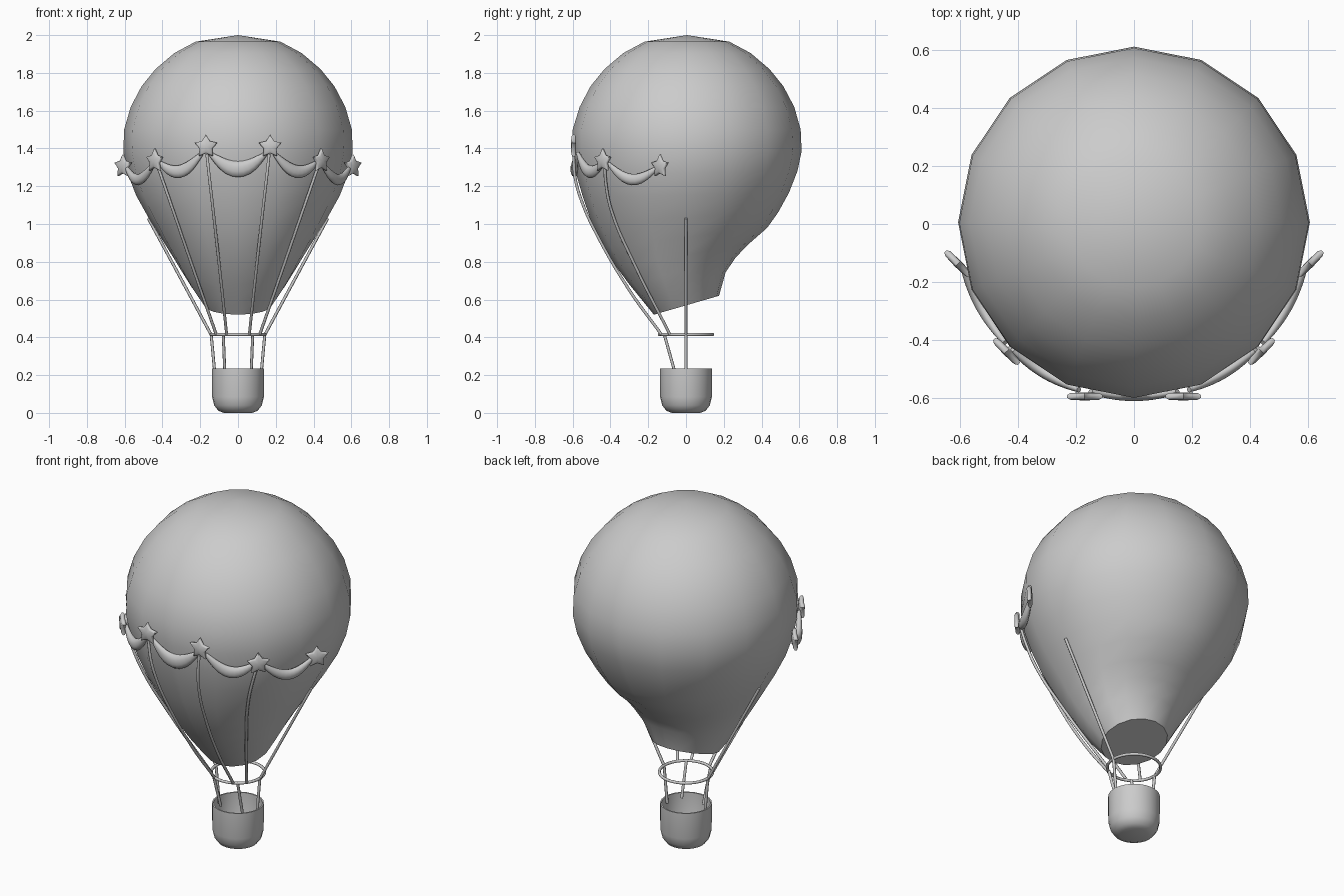
import bpy, bmesh
from math import sin, cos, pi, atan2, radians
from mathutils import Vector, Matrix

if "Cube" in bpy.data.objects:
    bpy.data.objects.remove(bpy.data.objects["Cube"])


def make(name, bm, angle=50):
    bmesh.ops.recalc_face_normals(bm, faces=bm.faces)
    me = bpy.data.meshes.new(name)
    bm.to_mesh(me)
    bm.free()
    ob = bpy.data.objects.new(name, me)
    bpy.context.collection.objects.link(ob)
    bpy.ops.object.select_all(action='DESELECT')
    ob.select_set(True)
    bpy.context.view_layer.objects.active = ob
    bpy.ops.object.shade_smooth_by_angle(angle=radians(angle))
    return ob


def skin(bm, rings):
    """Bridge consecutive closed rings of points; returns vertex rings."""
    vr = [[bm.verts.new(p) for p in r] for r in rings]
    for a, b in zip(vr, vr[1:]):
        n = len(a)
        for i in range(n):
            bm.faces.new((a[i], a[(i + 1) % n], b[(i + 1) % n], b[i]))
    return vr


def tube(name, pts, radius):
    cu = bpy.data.curves.new(name, 'CURVE')
    cu.dimensions = '3D'
    cu.bevel_depth = radius
    cu.bevel_resolution = 2
    cu.resolution_u = 5
    cu.use_fill_caps = True
    sp = cu.splines.new('BEZIER')
    sp.bezier_points.add(len(pts) - 1)
    for bp, p in zip(sp.bezier_points, pts):
        bp.co = p
        bp.handle_left_type = bp.handle_right_type = 'AUTO'
    ob = bpy.data.objects.new(name, cu)
    bpy.context.collection.objects.link(ob)
    return ob


# Envelope: 16-sided tilted rings (front y, front z, back y, back z, half width)
rows = [(-.17, .52, .175, .62, .18), (-.235, .60, .21, .745, .25),
        (-.30, .68, .265, .825, .30), (-.37, .775, .333, .895, .35),
        (-.435, .88, .43, .98, .41), (-.50, 1.01, .487, 1.06, .475),
        (-.545, 1.14, .545, 1.165, .54), (-.58, 1.26, .59, 1.28, .585),
        (-.60, 1.38, .612, 1.385, .607), (-.60, 1.50, .607, 1.50, .603)]
for z, r in ((1.62, .568), (1.73, .51), (1.82, .437), (1.905, .337), (1.965, .225)):
    rows.append((.005 - r, z, .005 + r, z, r))
rings = []
for yf, zf, yb, zb, w in rows:
    ring = []
    for i in range(16):
        a = 2 * pi * i / 16
        t = (1 + sin(a)) / 2
        ring.append((w * cos(a), yf + (yb - yf) * t, zf + (zb - zf) * t))
    rings.append(ring)
bm = bmesh.new()
vr = skin(bm, rings)
bm.faces.new(vr[0])
pole = bm.verts.new((0, .005, 2))
for i in range(16):
    bm.faces.new((vr[-1][i], vr[-1][(i + 1) % 16], pole))
make("envelope", bm)

# Basket: open cup with rounded bottom
prof = [(.075, 0), (.105, .012), (.126, .04), (.137, .085), (.138, .235),
        (.130, .235), (.129, .09), (.115, .045), (.075, .012)]
bm = bmesh.new()
vr = skin(bm, [[(r * cos(2 * pi * i / 24), r * sin(2 * pi * i / 24), z)
                for i in range(24)] for r, z in prof])
bm.faces.new(vr[0])
bm.faces.new(vr[-1])
make("basket", bm)

# Rope ring
bpy.ops.mesh.primitive_torus_add(major_radius=.142, minor_radius=.008, major_segments=32,
                                 minor_segments=8, location=(0, 0, .415))
bpy.context.object.name = "rope_ring"
bpy.ops.object.shade_smooth()

# Ropes, mirrored left and right
ropes = {
    "front_rope": [(.165, -.595, 1.37), (.152, -.588, 1.25), (.137, -.552, 1.12),
                   (.118, -.475, .95), (.085, -.30, .65), (.06, -.13, .415)],
    "corner_rope": [(.43, -.43, 1.32), (.395, -.425, 1.22), (.343, -.395, 1.07),
                    (.25, -.28, .80), (.115, -.085, .415)],
    "side_rope": [(.475, 0, 1.03), (.31, 0, .725), (.143, 0, .415)],
    "basket_side_rope": [(.142, 0, .415), (.122, 0, .20)],
    "basket_front_rope": [(.078, -.115, .415), (.07, -.06, .22)],
}
for name, pts in ropes.items():
    for side, s in (("right", 1), ("left", -1)):
        tube(name + "_" + side, [(s * x, y, z) for x, y, z in pts], .008)


# Puffy stars
def star(name, loc, facing, R=.064):
    bm = bmesh.new()
    outline = []
    for i in range(10):
        a = pi / 2 + i * pi / 5
        r = R if i % 2 == 0 else R * .56
        outline.append((r * cos(a), r * sin(a)))
    vr = skin(bm, [[(x * k, y * k, d) for x, y in outline]
                   for k, d in ((.8, -.012), (1, -.005), (1, .005), (.8, .012))])
    for ring, d in ((vr[0], -.014), (vr[-1], .014)):
        c = bm.verts.new((0, 0, d))
        for i in range(10):
            bm.faces.new((ring[i], ring[(i + 1) % 10], c))
    n = Vector((cos(facing), sin(facing), 0))
    up = Vector((0, 0, 1))
    m = Matrix((up.cross(n), up, n)).transposed().to_4x4()
    bmesh.ops.transform(bm, matrix=Matrix.Translation(loc) @ m, verts=bm.verts)
    make(name, bm)


# Swags: tapered flat crescents hugging the envelope
def swag(name, p, q, drop, fat, bulge):
    a0, a1 = atan2(p[1], p[0]), atan2(q[1], q[0])
    r0, r1 = Vector(p[:2]).length, Vector(q[:2]).length
    rings = []
    for k in range(13):
        t = k / 12
        s = sin(pi * t)
        a = a0 + (a1 - a0) * t
        r = r0 + (r1 - r0) * t + bulge * s
        z = p[2] + (q[2] - p[2]) * t - drop * s
        slope = -drop * pi * cos(pi * t) + (q[2] - p[2])
        length = abs(a1 - a0) * r0
        tilt = atan2(slope, length)
        h, d = .010 + fat * s, .009 + .012 * s
        out = Vector((cos(a), sin(a), 0))
        tan = Vector((-sin(a), cos(a), 0))
        nrm = Vector((0, 0, cos(tilt))) - tan * sin(tilt)
        c = out * r + Vector((0, 0, z))
        rings.append([c + nrm * (h * cos(b)) + out * (d * sin(b))
                      for b in (2 * pi * j / 10 for j in range(10))])
    bm = bmesh.new()
    vr = skin(bm, rings)
    bm.faces.new(vr[0])
    bm.faces.new(vr[-1])
    make(name, bm, 60)


stars = [(.17, -.595, 1.41), (.44, -.44, 1.335), (.608, -.137, 1.305)]
for side, s in (("right", 1), ("left", -1)):
    for i, (x, y, z) in enumerate(stars):
        ang = -pi / 2 if i == 0 else -pi / 2 + s * pi / 4
        star("star_%d_%s" % (i + 1, side), Vector((s * x, y, z)), ang)
    # ordered so the angle always increases from p to q
    inner = [(s * .19, -.572, 1.375), (s * .42, -.435, 1.33)]
    outer = [(s * .445, -.41, 1.32), (s * .59, -.15, 1.30)]
    if s < 0:
        inner.reverse()
        outer.reverse()
    swag("swag_inner_" + side, *inner, .075, .024, -.005)
    swag("swag_outer_" + side, *outer, .075, .02, -.008)
swag("swag_middle", (-.15, -.578, 1.375), (.15, -.578, 1.375), .085, .032, -.006)
